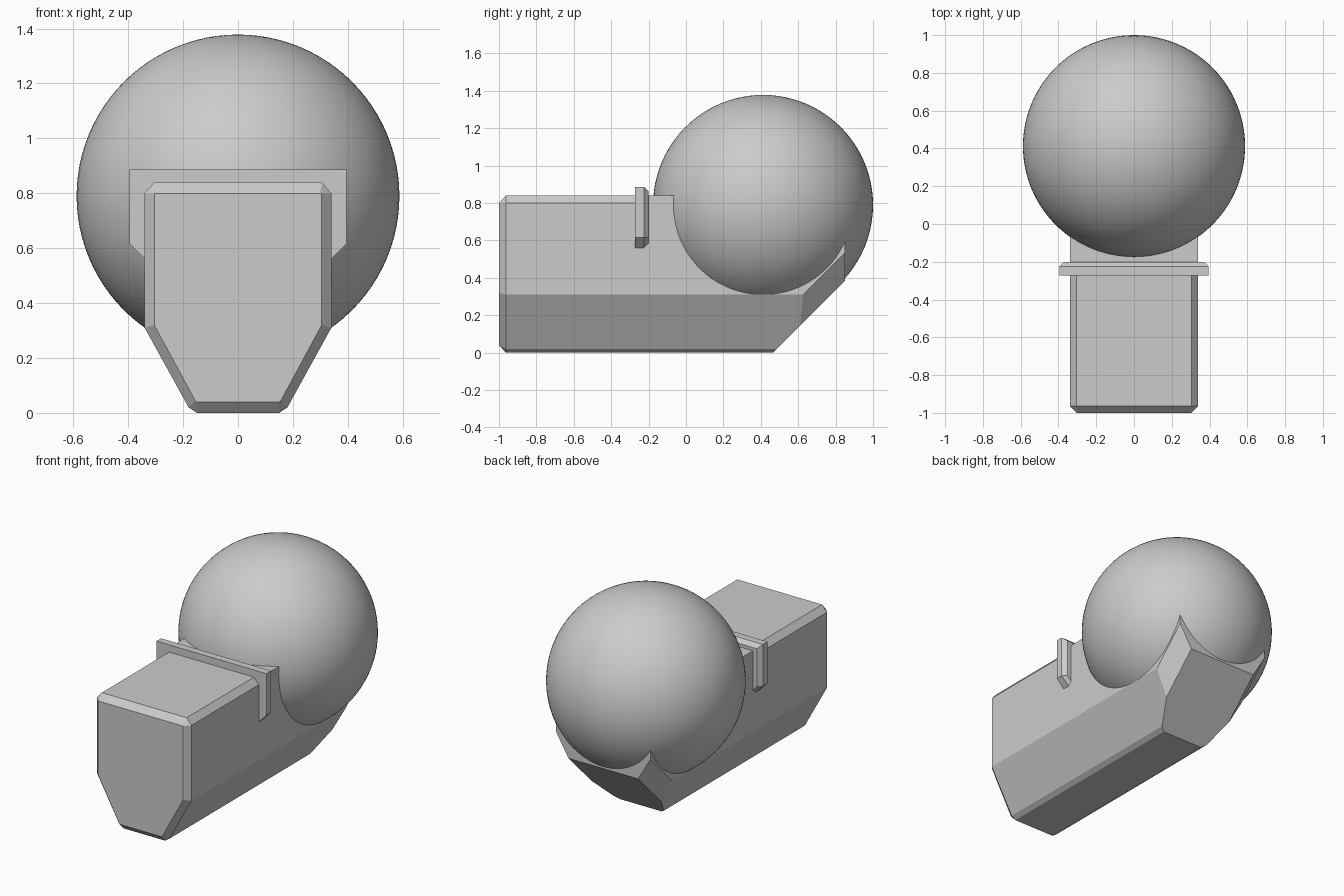
import bpy, bmesh
from mathutils import Vector

cube = bpy.data.objects.get("Cube")
if cube:
    bpy.data.objects.remove(cube, do_unlink=True)

grey = bpy.data.materials.new("plain grey")
grey.use_nodes = True
COLOUR = (0.6, 0.6, 0.6, 1)
grey.diffuse_color = COLOUR
grey.node_tree.nodes["Principled BSDF"].inputs["Base Color"].default_value = COLOUR


def add_object(name, bm):
    bmesh.ops.recalc_face_normals(bm, faces=bm.faces)
    mesh = bpy.data.meshes.new(name)
    bm.to_mesh(mesh)
    bm.free()
    mesh.materials.append(grey)
    obj = bpy.data.objects.new(name, mesh)
    bpy.context.collection.objects.link(obj)
    return obj


def loft(sections):
    """Join mirrored half outlines, given as (y, [(x, z), ...]), into a closed solid."""
    bm = bmesh.new()
    rings = []
    for y, half in sections:
        outline = half + [(-x, z) for x, z in reversed(half)]
        rings.append([bm.verts.new((x, y, z)) for x, z in outline])
    for a, b in zip(rings, rings[1:]):
        for i in range(len(a)):
            j = (i + 1) % len(a)
            bm.faces.new((a[i], a[j], b[j], b[i]))
    bm.faces.new(rings[0])
    bm.faces.new(rings[-1])
    return bm


def cut(bm, point, normal):
    """Slice off everything on the normal side and cap the opening."""
    result = bmesh.ops.bisect_plane(
        bm, geom=bm.verts[:] + bm.edges[:] + bm.faces[:],
        plane_co=point, plane_no=normal, clear_outer=True)
    edges = [e for e in result["geom_cut"] if isinstance(e, bmesh.types.BMEdge)]
    bmesh.ops.contextual_create(bm, geom=edges)


LOWER = [(0.15, 0), (0.18, 0.02), (0.34, 0.31)]
JOINT = -0.24

# Front block: chamfered top edges and chamfered nose
nose = [(0.15, 0.04), (0.155, 0.043), (0.305, 0.32), (0.305, 0.80), (0.30, 0.80)]
front = LOWER + [(0.34, 0.80), (0.305, 0.84)]
add_object("front_block", loft([(-1, nose), (-0.963, front), (JOINT, front)]))

# Rear block: square top edges, sloped heel with chamfered sides
rear = loft([(JOINT, LOWER + [(0.34, 0.84)]), (0.85, LOWER + [(0.34, 0.84)])])
cut(rear, (0, 0.465, 0), (0, 1, -1))
along = Vector((0, 1, 1))
for side in (1, -1):
    across = Vector((side * 0.09, 0, 0.15))
    normal = along.cross(across) * side
    if normal.x * side < 0:
        normal.negate()
    cut(rear, (side * 0.25, 0.85, 0.385), normal)
add_object("rear_block", rear)

# Collar plate: straight front, chamfered rear edge
collar_front = [(0.30, 0.52), (0.395, 0.615), (0.395, 0.887)]
collar_rear = [(0.30, 0.545), (0.37, 0.615), (0.37, 0.862)]
add_object("collar", loft([(-0.272, collar_front), (-0.225, collar_front),
                           (-0.20, collar_rear)]))

# Ball
ball = bmesh.new()
bmesh.ops.create_uvsphere(ball, u_segments=96, v_segments=48, radius=0.588)
bmesh.ops.translate(ball, verts=ball.verts, vec=(0, 0.412, 0.79))
for face in ball.faces:
    face.smooth = True
add_object("ball", ball)
